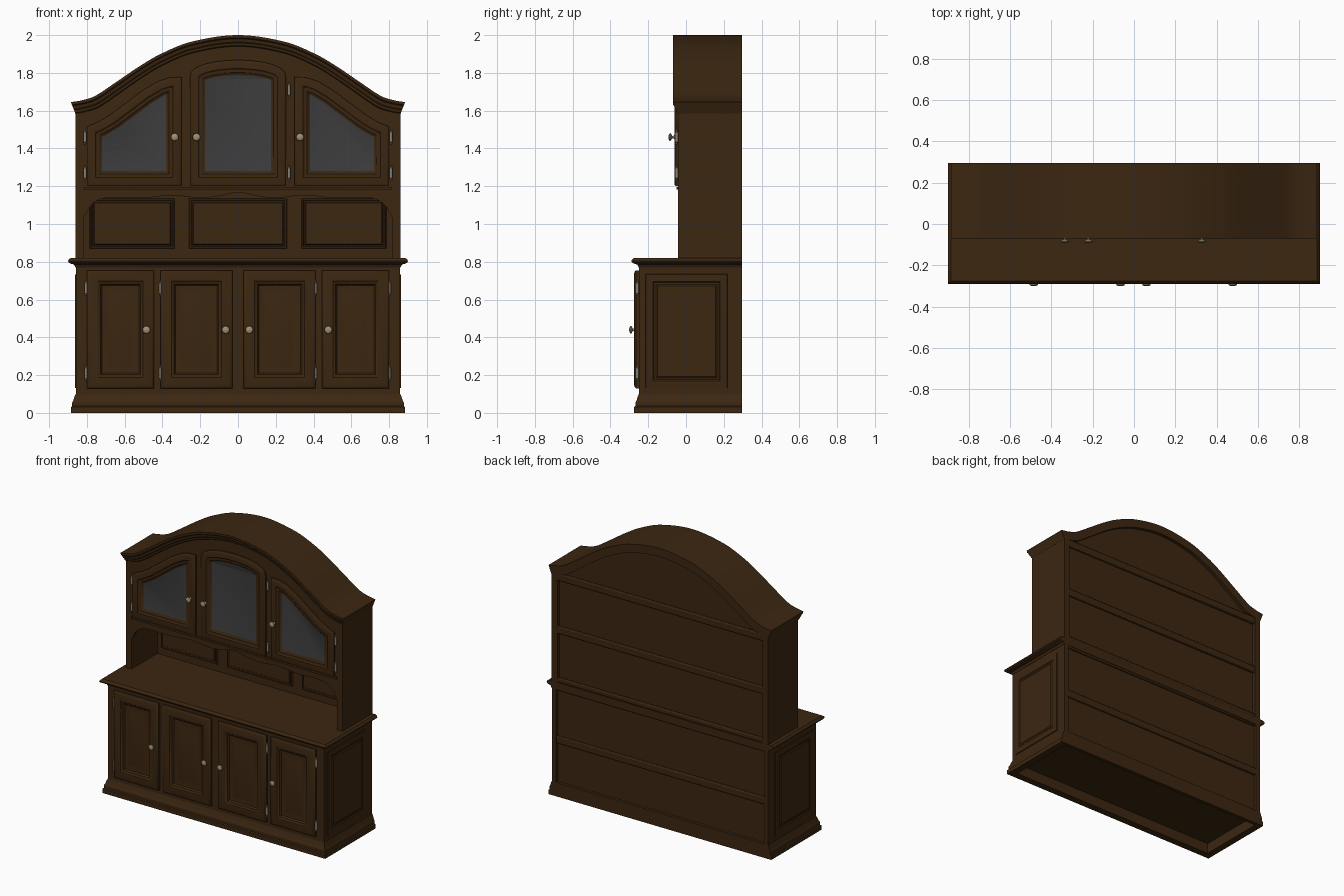
import bpy, bmesh, math
from mathutils import Vector

if "Cube" in bpy.data.objects:
    bpy.data.objects.remove(bpy.data.objects["Cube"])


def material(name, rgb):
    m = bpy.data.materials.new(name)
    m.diffuse_color = (*rgb, 1)
    m.use_nodes = True
    m.node_tree.nodes["Principled BSDF"].inputs["Base Color"].default_value = m.diffuse_color
    return m


WOOD = material("dark wood", (0.045, 0.020, 0.0055))
GLASS = material("grey glass", (0.045, 0.045, 0.045))
BRASS = material("pale brass", (0.36, 0.28, 0.17))
STEEL = material("hinge metal", (0.25, 0.22, 0.18))


def finish(name, bm, mats=(WOOD,), bevel=0):
    bmesh.ops.recalc_face_normals(bm, faces=bm.faces)
    me = bpy.data.meshes.new(name)
    bm.to_mesh(me)
    bm.free()
    for m in mats:
        me.materials.append(m)
    ob = bpy.data.objects.new(name, me)
    bpy.context.collection.objects.link(ob)
    if bevel:
        b = ob.modifiers.new("bevel", 'BEVEL')
        b.width, b.segments = bevel, 2
    return ob


def loft(name, rings, mats=(WOOD,), cap_mat=0):
    """Skin a list of equal-length closed rings and cap both ends."""
    bm = bmesh.new()
    vs = [[bm.verts.new(p) for p in r] for r in rings]
    n = len(vs[0])
    for a, b in zip(vs, vs[1:]):
        for i in range(n):
            bm.faces.new((a[i], a[(i + 1) % n], b[(i + 1) % n], b[i]))
    bm.faces.new(vs[0])
    bm.faces.new(vs[-1]).material_index = cap_mat
    return finish(name, bm, mats)


def box(name, x0, x1, y0, y1, z0, z1, bevel=0):
    bm = bmesh.new()
    bmesh.ops.create_cube(bm, size=1)
    for v in bm.verts:
        v.co = ((x0 + x1) / 2 + v.co.x * (x1 - x0), (y0 + y1) / 2 + v.co.y * (y1 - y0),
                (z0 + z1) / 2 + v.co.z * (z1 - z0))
    return finish(name, bm, bevel=bevel)


def stack(name, hw, yf, yb, levels):
    """Moulding of rectangles (z, overhang); the back stays flush."""
    rings = []
    for z, o in levels:
        b = yb + min(o, 0)
        rings.append([(-hw - o, yf - o, z), (hw + o, yf - o, z), (hw + o, b, z), (-hw - o, b, z)])
    return loft(name, rings)


def inset(pts, d):
    """Mitred inward offset of a counter-clockwise outline."""
    out, n = [], len(pts)
    for i in range(n):
        p, a, b = (Vector(pts[j]) for j in (i, i - 1, (i + 1) % n))
        e, f = (p - a).normalized(), (b - p).normalized()
        m = Vector((-e.y - f.y, e.x + f.x))
        out.append(p + m * (2 * d / m.length_squared))
    return out


def panel(name, outline, steps, place, mats=(WOOD,), cap_mat=0):
    """Joinery panel: outline stepped inward by (inset, height)."""
    return loft(name, [[place(p[0], p[1], h) for p in inset(outline, d)] for d, h in steps], mats, cap_mat)


def rect(a, b, c, d):
    return [(a, c), (b, c), (b, d), (a, d)]


def curve(pts):
    """Smooth symmetric function of |x| through the given points."""
    def slope(i):
        a, b = pts[max(i - 1, 0)], pts[min(i + 1, len(pts) - 1)]
        return 0 if i == 0 else (b[1] - a[1]) / (b[0] - a[0])

    def f(x):
        x = min(abs(x), pts[-1][0])
        i = next(k for k in range(len(pts) - 1) if x <= pts[k + 1][0])
        (xa, za), (xb, zb) = pts[i], pts[i + 1]
        h = xb - xa
        t = (x - xa) / h
        return ((2*t**3 - 3*t**2 + 1) * za + (t**3 - 2*t*t + t) * h * slope(i)
                + (3*t*t - 2*t**3) * zb + (t**3 - t*t) * h * slope(i + 1))
    return f


arch = curve([(0, 2.0), (.25, 1.964), (.41, 1.90), (.52, 1.836), (.65, 1.748), (.76, 1.676), (.83, 1.654), (.885, 1.645)])
valance = curve([(0, 1.168), (.1, 1.148), (.2, 1.138), (.35, 1.152), (.5, 1.138), (.7, 1.138), (.78, 1.10), (.815, 1.03)])


def slab(name, hw, top, bottom, y0, y1, n=64):
    """Board with curved top and bottom edges."""
    xs = [-hw + 2 * hw * i / n for i in range(n + 1)]
    return loft(name, [[(x, y0, bottom(x)), (x, y1, bottom(x)), (x, y1, top(x)), (x, y0, top(x))] for x in xs])


def lathe(name, prof, loc, mat, axis):
    """Turn (radius, length) around -y or z."""
    rings = []
    for r, h in prof:
        ring = []
        for i in range(16):
            a = math.tau * i / 16
            u, v = r * math.cos(a), r * math.sin(a)
            ring.append(Vector(loc) + Vector((u, -h, v) if axis == 'y' else (u, v, h)))
        rings.append(ring)
    return loft(name, rings, (mat,))


# Lower cabinet: hollow plinth, carcass, worktop
stack("plinth", .86, -.25, .296, [(.075, -.025), (0, -.025), (0, .025), (.03, .025), (.036, .018), (.055, .018),
                                  (.065, .012), (.085, .006), (.1, 0)])
box("base_front", -.85, .85, -.25, -.22, .1, .79)
box("base_back", -.85, .85, .258, .275, .07, .79)
stack("worktop", .86, -.25, .296, [(.77, 0), (.785, .008), (.79, .025), (.796, .036), (.804, .04), (.812, .036), (.82, .026)])
for s, side in ((-1, "left"), (1, "right")):
    xa, xb = sorted((s * .825, s * .858))
    box("base_side_" + side, xa, xb, -.25, .296, .09, .78)
    put = lambda u, v, h, s=s: (s * (.856 + h), u, v)
    panel("side_panel_" + side, rect(-.215, .22, .13, .735),
          [(0, 0), (.003, .007), (.012, .008), (.04, .008), (.046, .003), (.056, .003), (.063, .008)], put)
    # Upper sides
    xa, xb = sorted((s * .815, s * .86))
    box("upper_side_" + side, xa, xb, -.042, .296, .815, 1.61)

# Back rails
for i, (z0, z1) in enumerate([(.05, .10), (.38, .43), (.76, .79), (.82, .85), (1.17, 1.22), (1.55, 1.60)]):
    box(f"back_rail_{i}", -.83, .83, .27, .293, z0, z1, .006)

# Upper cabinet: curved face board, back board, cabinet floor
slab("face_board", .817, lambda x: arch(x) - .03, valance, -.042, -.015)
slab("back_board", .84, lambda x: arch(x) - .03, lambda x: .80, .25, .272)
box("cabinet_floor", -.82, .82, -.03, .26, 1.17, 1.19)
slab("face_corners", .86, lambda x: arch(x) - .03, lambda x: 1.59, -.041, -.015)
slab("valance_bead", .815, lambda x: 1.197, lambda x: 1.183, -.05, -.04)

# Arched cornice: moulded section swept along the arch
section = [(0, .296), (0, -.07), (.014, -.07), (.02, -.063), (.034, -.06), (.042, -.052), (.055, -.05), (.06, -.042), (.06, .296)]
rings = []
for i in range(81):
    x = -.885 + 1.77 * i / 80
    rings.append([(x * (1 - .45 * d), y, arch(x) - d) for d, y in section])
loft("cornice", rings)

# Lower doors
for i, (a, b) in enumerate([(-.80, -.445), (-.41, -.03), (.03, .41), (.445, .80)]):
    panel(f"lower_door_{i}", rect(a, b, .13, .755),
          [(0, 0), (0, .014), (.006, .021), (.014, .024), (.058, .024), (.064, .019), (.072, .017), (.08, .006),
           (.10, .004), (.125, .009)], lambda u, v, h: (u, -.25 - h, v))

# Upper glazed doors
tops = [(-.30, 1.778), (-.36, 1.775), (-.42, 1.757), (-.5, 1.71), (-.6, 1.635), (-.68, 1.575), (-.74, 1.54), (-.80, 1.515)]
left = [(-.80, 1.2), (-.30, 1.2)] + tops
right = [(-x, z) for x, z in reversed(left)]
middle = [(-.255, 1.2), (.255, 1.2)] + [(.255 * math.cos(math.pi * t / 16), 1.775 + .093 * math.sin(math.pi * t / 16) ** .8)
                                        for t in range(17)]
glazed = [(0, 0), (0, .012), (.006, .017), (.012, .019), (.045, .019), (.052, .014), (.066, .013), (.074, .006), (.08, .004)]
for name, outline in (("left", left), ("middle", middle), ("right", right)):
    panel("glazed_door_" + name, outline, glazed, lambda u, v, h: (u, -.042 - h, v), (WOOD, GLASS), 1)

# Niche panels
for i, (a, b) in enumerate([(-.785, -.335), (-.26, .26), (.335, .785)]):
    panel(f"niche_panel_{i}", rect(a, b, .87, 1.135),
          [(0, 0), (.003, .009), (.01, .01), (.014, .003), (.02, .003), (.024, .009)], lambda u, v, h: (u, .25 - h, v))

# Knobs
knob = [(.011, 0), (.009, .004), (.006, .008), (.007, .014), (.016, .018), (.021, .023), (.019, .028), (.011, .032), (.002, .033)]
for i, (x, y, z) in enumerate([(-.485, -.268, .44), (-.065, -.268, .44), (.06, -.268, .44), (.478, -.268, .44),
                               (-.335, -.06, 1.46), (-.22, -.06, 1.46), (.328, -.06, 1.46)]):
    lathe(f"knob_{i}", knob, (x, y, z), BRASS, 'y')

# Hinges
pin = [(.002, -.04), (.005, -.036), (.004, -.03), (.008, -.027), (.008, .027), (.004, .03), (.005, .036), (.002, .04)]
spots = [(x, -.258, z) for x in (-.805, -.41, .41, .802) for z in (.21, .66)]
spots += [(x, -.05, z) for x in (-.81, .81) for z in (1.27, 1.46)] + [(.27, -.05, 1.27), (.27, -.05, 1.71)]
for i, p in enumerate(spots):
    lathe(f"hinge_{i}", pin, p, STEEL, 'z')

# Smooth curved surfaces, keep joinery edges crisp
bpy.ops.object.select_all(action='SELECT')
bpy.context.view_layer.objects.active = bpy.context.selected_objects[0]
bpy.ops.object.shade_smooth_by_angle(angle=math.radians(30))
